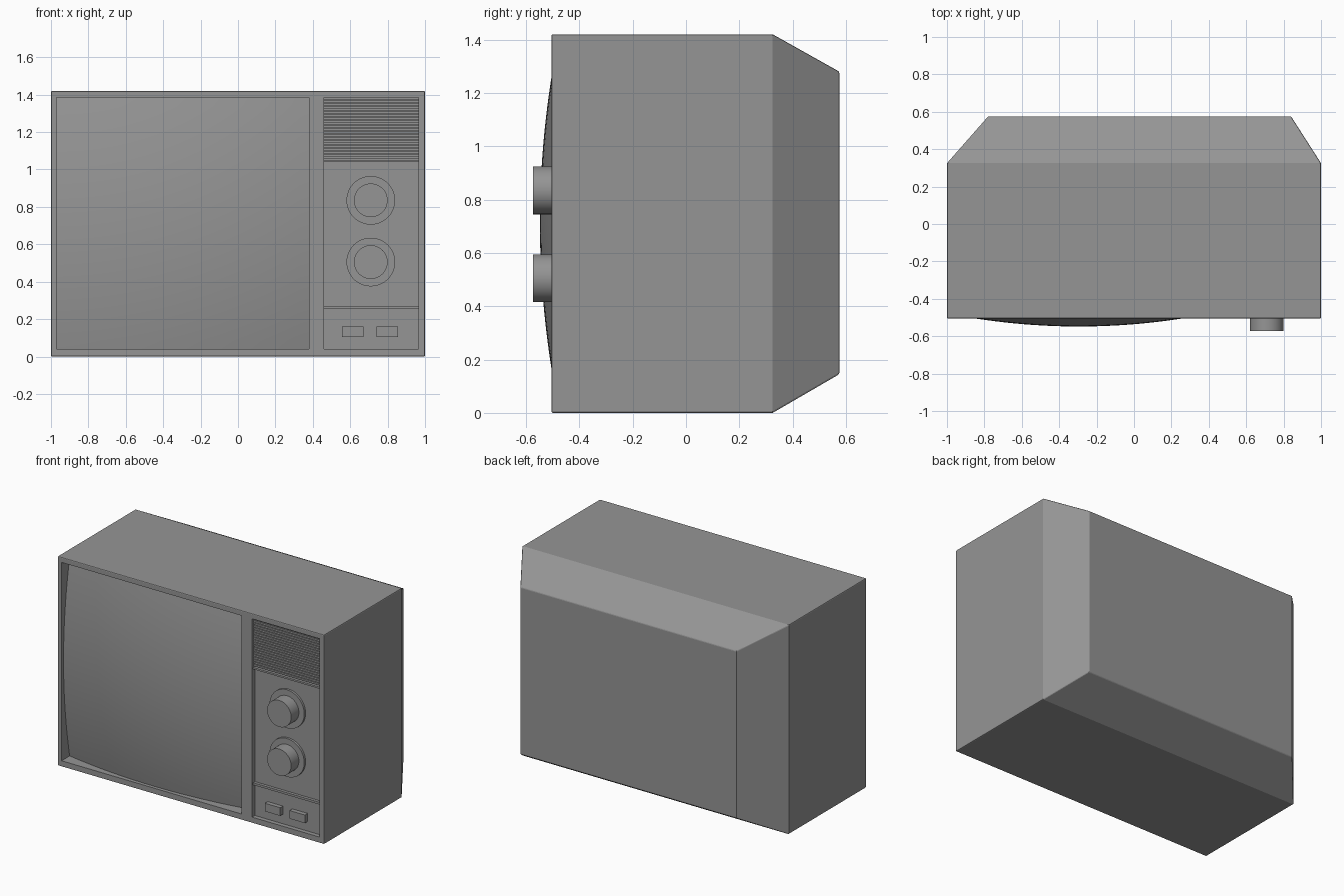
import bpy
import bmesh
from mathutils import Matrix

cube = bpy.data.objects.get("Cube")
if cube:
    bpy.data.objects.remove(cube, do_unlink=True)

grey = bpy.data.materials.new("mid_grey")
grey.use_nodes = True
grey.diffuse_color = (0.3, 0.3, 0.3, 1)
grey.node_tree.nodes["Principled BSDF"].inputs["Base Color"].default_value = grey.diffuse_color

FRONT = -0.505
PANEL = FRONT + 0.03   # floor of the control recess


def finish(name, bm, smooth=False):
    bmesh.ops.recalc_face_normals(bm, faces=bm.faces)
    mesh = bpy.data.meshes.new(name)
    bm.to_mesh(mesh)
    bm.free()
    mesh.materials.append(grey)
    obj = bpy.data.objects.new(name, mesh)
    bpy.context.collection.objects.link(obj)
    bpy.ops.object.select_all(action="DESELECT")
    obj.select_set(True)
    bpy.context.view_layer.objects.active = obj
    if smooth:
        bpy.ops.object.shade_smooth_by_angle(angle=0.6)
    return obj


def add_box(bm, x0, x1, y0, y1, z0, z1):
    scale = Matrix.Diagonal((x1 - x0, y1 - y0, z1 - z0, 1))
    move = Matrix.Translation(((x0 + x1) / 2, (y0 + y1) / 2, (z0 + z1) / 2))
    bmesh.ops.create_cube(bm, size=1, matrix=move @ scale)


def box(name, *bounds):
    bm = bmesh.new()
    add_box(bm, *bounds)
    return finish(name, bm)


def add_disc(bm, x, z, radius, y0, y1):
    turn = Matrix.Rotation(1.5707963, 4, "X")
    bmesh.ops.create_cone(bm, cap_ends=True, segments=48, radius1=radius, radius2=radius,
                          depth=y1 - y0, matrix=Matrix.Translation((x, (y0 + y1) / 2, z)) @ turn)


# Cabinet: straight box with a tapered back
bm = bmesh.new()
rings = []
for x0, x1, y, z0, z1 in ((-1, 1, FRONT, 0, 1.42), (-1, 1, 0.325, 0, 1.42),
                          (-0.78, 0.84, 0.575, 0.145, 1.28)):
    rings.append([bm.verts.new((x, y, z)) for x, z in ((x0, z0), (x1, z0), (x1, z1), (x0, z1))])
bm.faces.new(rings[0])
bm.faces.new(rings[-1])
for a, b in zip(rings, rings[1:]):
    for i in range(4):
        j = (i + 1) % 4
        bm.faces.new((a[i], a[j], b[j], b[i]))
cabinet = finish("cabinet", bm)
bevel = cabinet.modifiers.new("soft_edges", "BEVEL")
bevel.width = 0.006
bevel.segments = 2
bevel.limit_method = "ANGLE"
bevel.angle_limit = 0.9
bpy.ops.object.modifier_apply(modifier=bevel.name)

# Recesses for the screen and the control panel
bm = bmesh.new()
add_box(bm, -0.97, 0.38, -0.7, -0.38, 0.04, 1.385)
add_box(bm, 0.46, 0.965, -0.7, PANEL, 0.04, 1.385)
cutter = finish("recess_cutter", bm)
cutter.hide_render = True
bpy.context.view_layer.objects.active = cabinet
cut = cabinet.modifiers.new("recesses", "BOOLEAN")
cut.operation = "DIFFERENCE"
cut.solver = "EXACT"
cut.object = cutter
bpy.ops.object.modifier_apply(modifier=cut.name)
bpy.data.objects.remove(cutter, do_unlink=True)

# Bulging screen
bm = bmesh.new()
bmesh.ops.create_grid(bm, x_segments=28, y_segments=28, size=1)
for v in bm.verts:
    dx, dz = v.co.x * 0.675, v.co.y * 0.6725
    v.co = (dx - 0.295, -0.548 + 0.14 * dx * dx + 0.145 * dz * dz, dz + 0.7125)
screen = finish("screen", bm, True)
if screen.data.polygons[0].normal.y > 0:
    screen.data.flip_normals()

# Speaker grille slats
bm = bmesh.new()
pitch = 0.33 / 20
for i in range(20):
    z = 1.055 + i * pitch
    add_box(bm, 0.46, 0.965, PANEL - 0.015, PANEL + 0.01, z + 0.005, z + pitch)
finish("speaker_grille", bm)

# Divider ridges on the control panel
box("grille_divider", 0.46, 0.965, PANEL - 0.02, PANEL + 0.01, 1.04, 1.052)
box("button_divider", 0.46, 0.965, PANEL - 0.02, PANEL + 0.01, 0.255, 0.27)

# Dials with base rings
for name, z in (("upper", 0.835), ("lower", 0.505)):
    bm = bmesh.new()
    add_disc(bm, 0.71, z, 0.13, PANEL - 0.015, PANEL + 0.01)
    finish(name + "_dial_base", bm, True)
    bm = bmesh.new()
    add_disc(bm, 0.71, z, 0.09, -0.573, PANEL)
    finish(name + "_dial_knob", bm, True)

# Push buttons
for name, x in (("right", 0.555), ("left", 0.74)):
    box(name + "_button", x, x + 0.115, FRONT, PANEL + 0.01, 0.105, 0.16)
